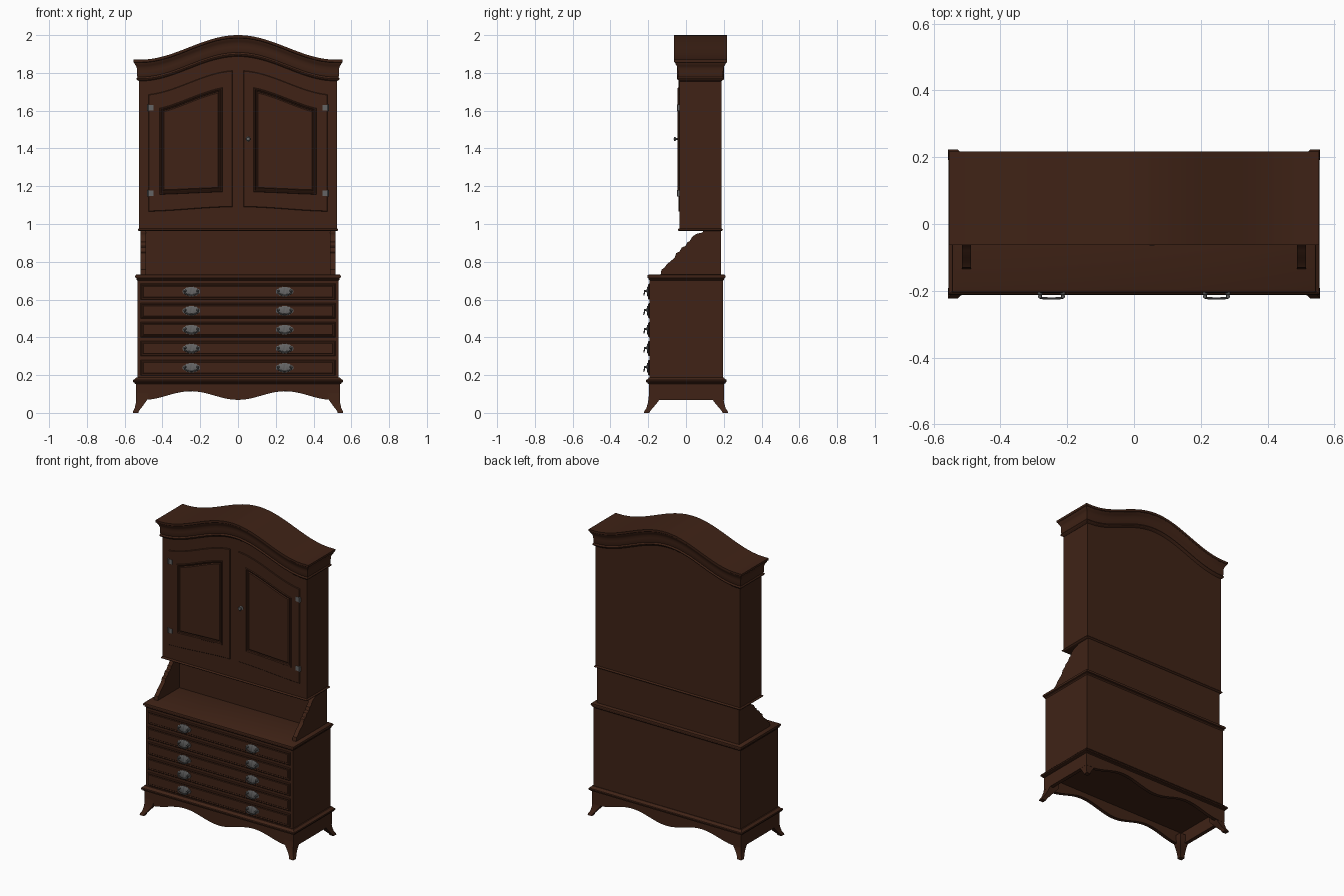
import bpy, bmesh, math
from mathutils import Vector

if "Cube" in bpy.data.objects:
    bpy.data.objects.remove(bpy.data.objects["Cube"])


def material(name, rgb):
    m = bpy.data.materials.new(name)
    m.diffuse_color = (*rgb, 1)
    m.use_nodes = True
    m.node_tree.nodes["Principled BSDF"].inputs["Base Color"].default_value = m.diffuse_color
    return m


WOOD = material("dark_wood", (0.05, 0.0165, 0.008))
METAL = material("aged_metal", (0.13, 0.13, 0.13))


def build(name, stacks, mat=WOOD, mirror=None):
    """Each stack is a list of equal loops, bridged in order and capped with strips."""
    bm = bmesh.new()
    for rings in stacks:
        vs = [[bm.verts.new(p) for p in r] for r in rings]
        k = len(vs[0])
        for a, b in zip(vs, vs[1:]):
            for i in range(k):
                j = (i + 1) % k
                bm.faces.new((a[i], a[j], b[j], b[i]))
        for r in (vs[0], vs[-1]):
            for i in range(k // 2 - 1):
                bm.faces.new((r[i], r[i + 1], r[k - 2 - i], r[k - 1 - i]))
    bmesh.ops.recalc_face_normals(bm, faces=bm.faces)
    me = bpy.data.meshes.new(name)
    bm.to_mesh(me)
    bm.free()
    me.materials.append(mat)
    ob = bpy.data.objects.new(name, me)
    bpy.context.collection.objects.link(ob)
    if mirror:
        ob.modifiers.new("mirror", 'MIRROR').use_axis = mirror
    return ob


def rect(hx, y0, y1, z, n=1):
    """Horizontal rectangle loop; z may be a function of x."""
    f = z if callable(z) else lambda x: z
    xs = [-hx + 2 * hx * i / n for i in range(n + 1)]
    return [(x, y0, f(x)) for x in xs] + [(x, y1, f(x)) for x in xs[::-1]]


def upright(x0, x1, y, lo, hi, n=1):
    """Vertical loop facing front; lo and hi may be functions of x."""
    f = lo if callable(lo) else lambda x: lo
    g = hi if callable(hi) else lambda x: hi
    xs = [x0 + (x1 - x0) * i / n for i in range(n + 1)]
    return [(x, y, f(x)) for x in xs] + [(x, y, g(x)) for x in xs[::-1]]


def lathe(x, z, prof, k=16):
    """Turned shape around a y axis; prof holds (radius, y)."""
    return [[(x + r * math.cos(2 * math.pi * i / k), y, z + r * math.sin(2 * math.pi * i / k))
             for i in range(k)] for r, y in prof]


def tube(path, r, k=8):
    pts = [Vector(p) for p in path]
    rings = []
    for i, p in enumerate(pts):
        t = (pts[min(i + 1, len(pts) - 1)] - pts[max(i - 1, 0)]).normalized()
        u = t.cross(Vector((0.05, 0.6, 0.8))).normalized()
        v = t.cross(u)
        rings.append([p + r * (u * math.cos(a) + v * math.sin(a))
                      for a in (2 * math.pi * j / k for j in range(k))])
    return rings


def arch(x):
    return 1.935 + 0.065 * math.cos(math.pi * min(abs(x) / 0.52, 1))


def wave(x):
    return 0.092 - 0.023 * math.cos(4 * math.pi * min(abs(x), 0.5))


def moulding(name, hx, y0, y1, prof):
    build(name, [[rect(hx + o, y0 - o, y1 + o, z) for o, z in prof]])


# splayed bracket feet
build("feet", [[[(cx - h, -cy - h, z), (cx + h, -cy - h, z), (cx + h, -cy + h, z), (cx - h, -cy + h, z)]
                for cx, cy, h, z in ((.505, .163, .032, .12), (.508, .167, .031, .075),
                                     (.517, .178, .024, .052), (.53, .193, .017, .025),
                                     (.54, .205, .015, .01), (.542, .208, .015, 0))]],
      mirror=(True, True, False))

# hollow scalloped plinth
build("plinth_apron", [[rect(.515, -.173, .177, .15, 48), rect(.515, -.173, .177, wave, 48),
                        rect(.54, -.196, .2, wave, 48), rect(.54, -.196, .2, .165, 48)]])
moulding("plinth_moulding", .54, -.196, .2,
         [(0, .152), (.008, .156), (.008, .16), (.014, .163), (.016, .169), (.014, .175), (.006, .179), (0, .188)])

# chest of drawers
build("chest_body", [[rect(.532, -.192, .196, .17), rect(.532, -.192, .196, .715)]])
moulding("chest_top", .532, -.192, .196,
         [(0, .7), (.006, .707), (.005, .712), (.011, .715), (.013, .722), (.011, .729), (.004, .733)])

# ornate plate with bail pull, shared by every drawer
half = [(0, .024), (.01, .026), (.018, .021), (.026, .022), (.034, .014), (.042, .012), (.047, .003)]
outline = [(-x, h) for x, h in half[:0:-1]] + half


def plate_loop(y, s):
    return [(x * s, y, -h * s) for x, h in outline] + [(x * s, y, h * s) for x, h in outline[::-1]]


bail = [(-.034, 0, .004)]
for i in range(13):
    a = math.pi * i / 12
    bail.append((-.037 * math.cos(a), -.018 - .004 * math.sin(a), .004 - .022 * math.sin(a) ** .6))
bail.append((.034, 0, .004))
stacks = [[plate_loop(.004, 1), plate_loop(-.003, 1), plate_loop(-.005, .88)], tube(bail, .0035)]
for sx in (-.034, .034):
    stacks.append(lathe(sx, .004, [(.008, 0), (.008, -.008), (.005, -.012), (.005, -.02), (.002, -.022)], 12))
pull = build("drawer_pull", stacks, METAL)

# five drawers with lipped fronts
for i, (lo, hi) in enumerate(((.197, .281), (.3, .381), (.4, .481), (.5, .581), (.6, .684))):
    build(f"drawer_{i + 1}", [[upright(-.515 + d, .515 - d, y, lo + d, hi - d)
                               for d, y in ((0, -.185), (0, -.196), (.004, -.2), (.008, -.2),
                                            (.011, -.198), (.014, -.201))]])
    for j, x in enumerate((-.247, .247)):
        ob = pull if i == j == 0 else bpy.data.objects.new("drawer_pull", pull.data)
        if ob is not pull:
            bpy.context.collection.objects.link(ob)
        ob.location = (x, -.201, (lo + hi) / 2)

# open niche: scalloped side brackets and back panel
prof = [(-.135, .728), (-.13, .758), (-.115, .768), (-.1, .788), (-.08, .804), (-.06, .822), (-.052, .846),
        (-.035, .853), (-.022, .876), (-.002, .884), (.008, .904), (.02, .91), (.034, .934), (.058, .949),
        (.085, .954), (.1, .968)]
build("niche_brackets", [[[(x, y, z) for y, z in prof] + [(x, .186, z) for y, z in prof[::-1]]
                          for x in (.488, .515)]], mirror=(True, False, False))
build("niche_back_panel", [[rect(.49, .09, .186, .728), rect(.49, .09, .186, .968)]])

# upper cabinet
build("upper_cabinet", [[rect(.523, -.035, .188, .968, 48),
                         rect(.523, -.035, .188, lambda x: arch(x) - .05, 48)]])
moulding("cabinet_base_trim", .523, -.035, .188,
         [(0, .962), (.005, .965), (.008, .969), (.005, .974), (0, .977)])

# arched cornice swept around all sides
crown = [(0, -.115), (.006, -.11), (.012, -.106), (.014, -.101), (.012, -.096), (.008, -.092), (.01, -.088),
         (.01, -.062), (.012, -.045), (.016, -.033), (.022, -.025), (.024, -.018), (.029, -.014), (.03, 0)]
build("cornice", [[rect(.524 + o, -.033 - o, .187 + o, lambda x, d=d: arch(x) + d, 64) for o, d in crown]])


# doors with arched sunken and raised panels
def door_ring(d, y, panel):
    if panel:
        return upright(.083 + d, .415 - d, y, lambda x: 1.155 + .12 * (arch(x) - 1.87) + d,
                       lambda x: arch(x) - .27 - d, 20)
    return upright(.03 + d, .475 - d, y, lambda x: 1.066 + .19 * (arch(x) - 1.87) + d,
                   lambda x: arch(x) - .187 - d, 20)


build("doors", [[door_ring(*a) for a in (
    (0, -.03, 0), (0, -.038, 0), (.003, -.041, 0), (0, -.041, 1), (.003, -.046, 1), (.008, -.046, 1),
    (.011, -.039, 1), (.014, -.039, 1), (.018, -.036, 1), (.024, -.0405, 1))]], mirror=(True, False, False))

# hinges and door knob
stacks = []
for z in (1.162, 1.615):
    stacks.append([upright(.447, .481, y, z - .015, z + .015) for y in (-.034, -.043)])
    stacks.append(tube([(.475, -.043, z - .017), (.475, -.043, z + .017)], .004))
build("door_hinges", stacks, METAL, (True, False, False))
build("door_knob", [lathe(.054, 1.45, [(.013, -.04), (.013, -.044), (.005, -.046), (.005, -.052), (.01, -.055),
                                       (.012, -.059), (.009, -.063), (.003, -.065)])], METAL)

# smooth curves, keep edges sharp
bpy.ops.object.select_all(action='SELECT')
bpy.context.view_layer.objects.active = pull
bpy.ops.object.shade_smooth_by_angle(angle=math.radians(32))
